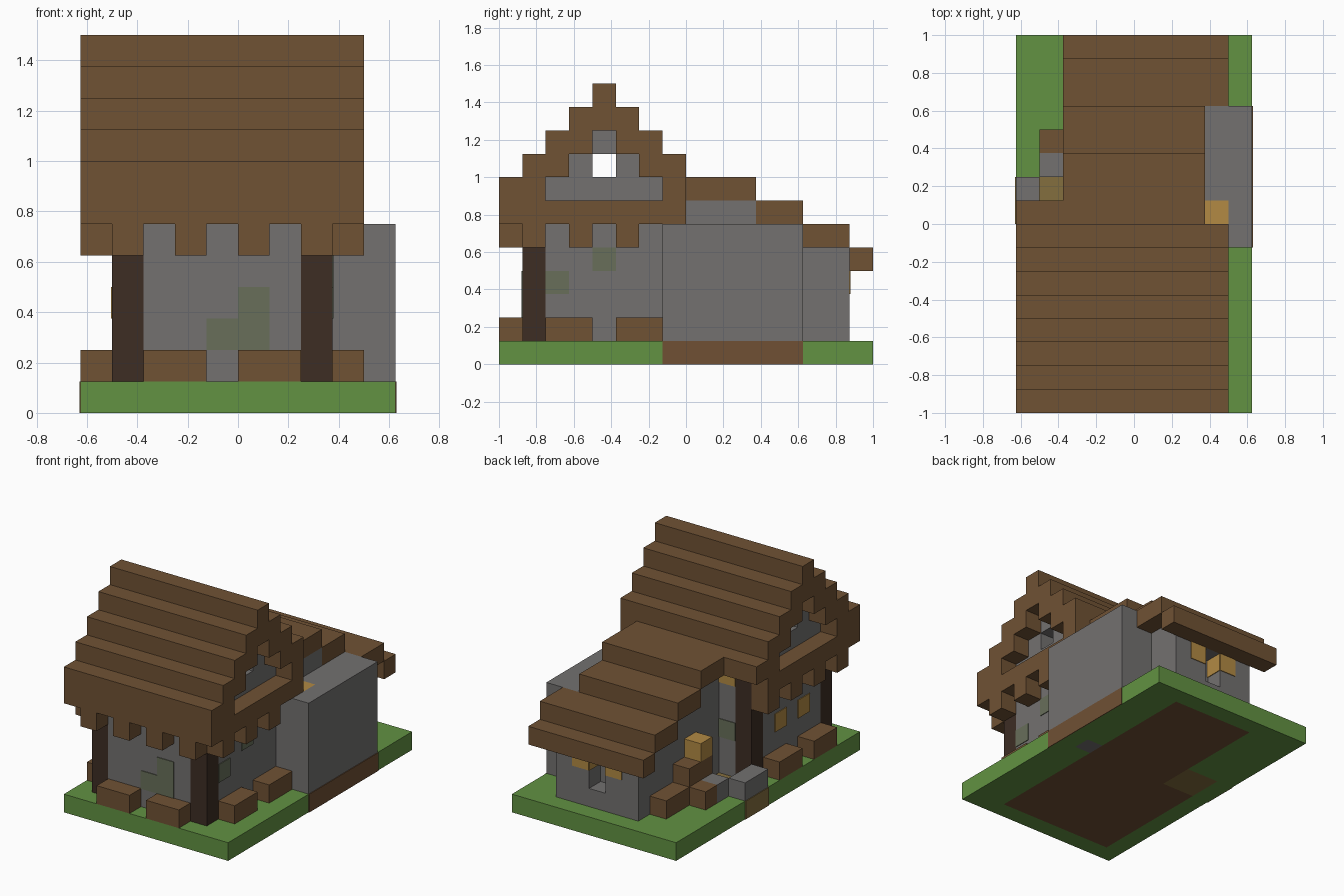
import bpy
import bmesh
from mathutils import Vector

# Everything sits on a block grid; this is the edge length of one block
UNIT = 0.125
ORIGIN = Vector((-5 * UNIT, -8 * UNIT, 0))
PLATE = 0.04  # thickness of painted plates, in blocks

if "Cube" in bpy.data.objects:
    bpy.data.objects.remove(bpy.data.objects["Cube"])


def srgb_to_linear(value):
    value /= 255
    return value / 12.92 if value <= 0.04045 else ((value + 0.055) / 1.055) ** 2.4


def make_material(name, red, green, blue):
    colour = [srgb_to_linear(c) for c in (red, green, blue)] + [1]
    material = bpy.data.materials.new(name)
    material.use_nodes = True
    material.diffuse_color = colour
    material.node_tree.nodes["Principled BSDF"].inputs["Base Color"].default_value = colour
    return material


wood = make_material("brown wood", 112, 82, 52)
earth = make_material("brown earth", 112, 80, 52)
stone = make_material("grey stone", 115, 113, 112)
grass = make_material("green grass", 98, 146, 66)
timber = make_material("dark timber", 61, 45, 36)
amber = make_material("amber glow", 178, 138, 68)
path = make_material("olive path", 132, 110, 62)
moss = make_material("mossy stone", 104, 111, 90)


def block(x, y, z, width=1, depth=1, height=1):
    """Corner and size of one cuboid, in blocks."""
    return Vector((x, y, z)), Vector((width, depth, height))


def build(name, material, blocks):
    """Join cuboids into one flat shaded object."""
    bm = bmesh.new()
    for corner, size in blocks:
        made = bmesh.ops.create_cube(bm, size=1)
        for vert in made["verts"]:
            vert.co = ORIGIN + UNIT * (corner + size / 2 + vert.co * size.to_tuple()[0]
                                       if size.x == size.y == size.z
                                       else corner + Vector(
                                           (c + 0.5) * s for c, s in zip(vert.co, size)))
    mesh = bpy.data.meshes.new(name)
    bm.to_mesh(mesh)
    bm.free()
    mesh.materials.append(material)
    obj = bpy.data.objects.new(name, mesh)
    bpy.context.collection.objects.link(obj)
    return obj


def both_sides(blocks):
    """Add copies mirrored across the middle of the main house."""
    blocks = list(blocks)
    mirrored = [(Vector((9 - c.x - s.x, c.y, c.z)), s) for c, s in blocks]
    return blocks + mirrored


# Ground slab
build("lawn", grass, [
    block(0, 0, 0, width=10),
    block(0, 1, 0, depth=15),
    block(8, 1, 0, width=2, depth=7),
    block(9, 8, 0),
    block(8, 9, 0, width=2, depth=7),
    block(1, 15, 0, width=7),
    block(1, 10, 0, width=2, depth=5),
])
build("foundation_earth", earth, [
    block(1, 1, 0, width=7, depth=7),
    block(3, 8, 0, width=5, depth=7),
    block(10, 7, 0, width=PLATE, depth=6),
])
build("doorstep_path", path, [
    block(1, 8, 0, width=2, depth=2),
    block(-PLATE, 8, 0, width=PLATE, depth=2),
])
build("chimney_footing", stone, [block(8, 8, 0)])

# Main house walls between dark corner posts
build("main_walls", stone, [
    block(2, 1, 1, width=5, depth=7, height=6),
    block(1, 2, 1, width=7, depth=5, height=6),
])
build("corner_posts", timber, both_sides(
    block(1, y, 1, height=6) for y in (1, 7)))

# Gable walls with an open attic window
gable = [block(1, 2, 7, depth=5), block(1, 4, 9)]
gable += [block(1, y, 8) for y in (3, 5)]
build("gable_walls", stone, both_sides(gable))

# Stepped main roof, hollow inside
roof = [block(0, 4, 11, width=9), block(0, 3, 10, width=9, depth=3)]
for step in range(3):
    roof.append(block(0, step, 7 + step, width=9, depth=2))
    if step:
        roof.append(block(0, 7 - step, 7 + step, width=9, depth=2))
roof += [block(0, 7, 7, width=9), block(0, 8, 7, width=2)]
roof.append(block(0, 0, 6, width=9))
build("main_roof", wood, roof)
build("gable_beams", wood, both_sides([block(0, 1, 6, depth=7)]))

# Brackets under the eaves
build("front_brackets", wood, [block(x, 0, 5) for x in range(1, 8, 2)])
build("side_brackets", wood,
      both_sides(block(0, y, 5) for y in (1, 3, 5)) + [block(0, 7, 5)])

# Planters around the walls
build("front_planters", wood, [block(x, 0, 1, width=2) for x in (2, 5)])
build("side_planters", wood, both_sides(
    block(0, y, 1, depth=2) for y in (2, 5)))

# Rear annex with a niche in its back wall
build("annex_walls", stone, [
    block(3, 8, 1, width=5, depth=3, height=6),
    block(3, 11, 1, width=5, depth=2, height=5),
    block(3, 13, 1, width=5, height=4),
    block(3, 14, 1, width=5),
    block(3, 14, 2, width=2, height=3),
    block(6, 14, 2, width=2, height=3),
    block(5, 14, 4),
])
build("annex_roof", wood, [
    block(2, 8, 7, width=6, depth=3),
    block(2, 11, 6, width=6, depth=2),
    block(2, 13, 5, width=7, depth=2),
    block(2, 15, 4, width=7),
])

# Chimney block with a glowing flue
build("chimney", stone, [
    block(8, 7, 1, width=2, height=5),
    block(9, 8, 1, height=5),
    block(8, 8, 1, height=4),
    block(8, 9, 1, width=2, depth=4, height=5),
])
build("chimney_glow", amber, [block(8, 8, 5)])

# Yard steps, lantern and stones beside the annex
build("yard_steps", wood, [
    block(2, 12, 1, depth=2),
    block(2, 11, 1, height=2),
    block(2, 10, 1, height=2),
    block(1, 11, 1),
])
build("yard_lantern", amber, [block(2, 10, 3)])
build("yard_stones", stone, [block(1, 10, 1), block(0, 8, 1, depth=2)])

# Lit windows
windows = [block(1 - PLATE, y, 3, width=PLATE) for y in (3, 5)]
windows.append(block(2, 8, 6, depth=PLATE))
for x in (4, 6):
    windows.append(block(x, 15, 3, depth=PLATE))
for x in (5, 6 - PLATE):
    windows.append(block(x, 14, 3, width=PLATE))
build("lit_windows", amber, windows)

# Moss patches
build("moss_patches", moss, [
    block(4, 1 - PLATE, 2, width=2, depth=PLATE),
    block(5, 1 - PLATE, 3, depth=PLATE),
    block(8, 4, 4, width=PLATE),
    block(8, 2, 3, width=PLATE),
    block(2, 8, 3, depth=PLATE),
])
